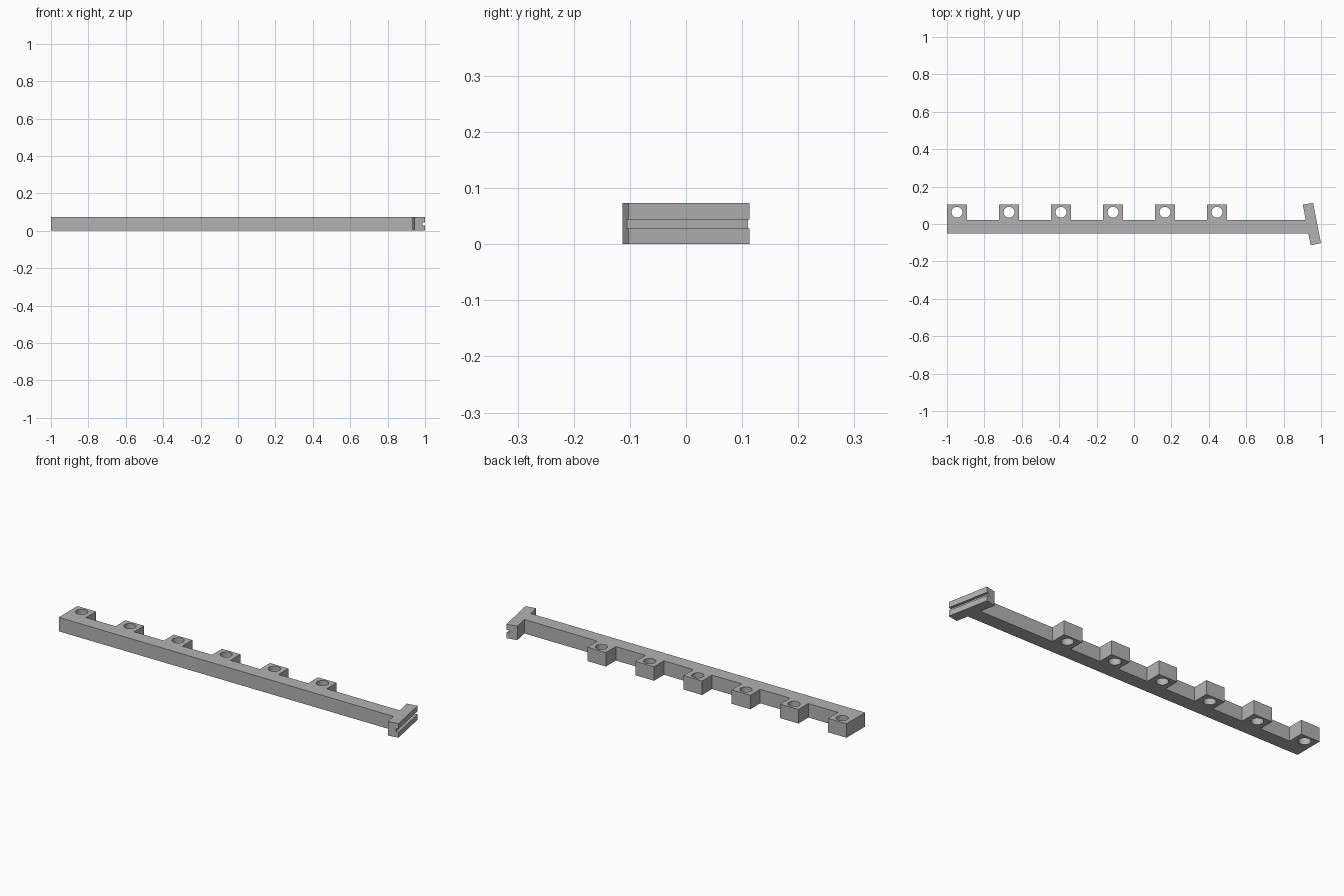
import bpy, bmesh
from math import radians, tan
from mathutils import Matrix, Vector

if "Cube" in bpy.data.objects:
    bpy.data.objects.remove(bpy.data.objects["Cube"], do_unlink=True)

HEIGHT = 0.073
TILT = radians(11)
TAB_COUNT, TAB_PITCH, TAB_WIDTH = 6, 0.278, 0.107
BAR_FRONT, BAR_BACK, TAB_BACK = -0.05, 0.022, 0.104
PLATE_X, PLATE_LENGTH, PLATE_THICK = 0.951, 0.22, 0.056

grey = bpy.data.materials.new("plain grey")
grey.use_nodes = True
grey.diffuse_color = (0.45, 0.45, 0.45, 1)
grey.node_tree.nodes["Principled BSDF"].inputs["Base Color"].default_value = (0.45, 0.45, 0.45, 1)


def prism(name, points, direction):
    """Extrude a closed outline along a direction."""
    bm = bmesh.new()
    face = bm.faces.new([bm.verts.new(p) for p in points])
    new = bmesh.ops.extrude_face_region(bm, geom=[face])["geom"]
    moved = [v for v in new if isinstance(v, bmesh.types.BMVert)]
    bmesh.ops.translate(bm, verts=moved, vec=Vector(direction))
    bmesh.ops.recalc_face_normals(bm, faces=bm.faces)
    mesh = bpy.data.meshes.new(name)
    bm.to_mesh(mesh)
    bm.free()
    mesh.materials.append(grey)
    obj = bpy.data.objects.new(name, mesh)
    bpy.context.collection.objects.link(obj)
    return obj


def bar_end(y):
    """Where the bar meets the tilted plate."""
    return PLATE_X - PLATE_THICK / 2 / 0.9816 - y * tan(TILT)


# Bar with a row of square tabs along its back
tabs = [-1 + i * TAB_PITCH for i in range(TAB_COUNT)]
outline = [(-1, BAR_FRONT), (bar_end(BAR_FRONT), BAR_FRONT), (bar_end(BAR_BACK), BAR_BACK)]
for x in reversed(tabs):
    outline += [(x + TAB_WIDTH, BAR_BACK), (x + TAB_WIDTH, TAB_BACK), (x, TAB_BACK)]
    if x > -1:
        outline.append((x, BAR_BACK))
bar = prism("tabbed_bar", [(x, y, 0) for x, y in outline], (0, 0, HEIGHT))

# Round holes through the tabs
bm = bmesh.new()
for x in tabs:
    place = Matrix.Translation((x + TAB_WIDTH / 2, 0.063, HEIGHT / 2))
    bmesh.ops.create_cone(bm, cap_ends=True, segments=32, radius1=0.029,
                          radius2=0.029, depth=0.2, matrix=place)
mesh = bpy.data.meshes.new("hole_cutter")
bm.to_mesh(mesh)
bm.free()
mesh.materials.append(grey)
cutter = bpy.data.objects.new("hole_cutter", mesh)
bpy.context.collection.objects.link(cutter)
cutter.hide_render = True
cut = bar.modifiers.new("holes", "BOOLEAN")
cut.operation = "DIFFERENCE"
cut.solver = "EXACT"
cut.object = cutter
bpy.context.view_layer.objects.active = bar
bar.select_set(True)
bpy.ops.object.modifier_apply(modifier=cut.name)
bpy.data.objects.remove(cutter, do_unlink=True)
bpy.ops.object.shade_smooth_by_angle(angle=radians(30))

# Tilted end plate with a groove along its outer face
t, floor, low, high = PLATE_THICK / 2, PLATE_THICK / 2 - 0.014, 0.028, 0.044
section = [(-t, 0), (t, 0), (t, low), (floor, low), (floor, high), (t, high), (t, HEIGHT), (-t, HEIGHT)]
plate = prism("grooved_end_plate", [(x, -PLATE_LENGTH / 2, z) for x, z in section], (0, PLATE_LENGTH, 0))
plate.location.x = PLATE_X
plate.rotation_euler.z = TILT
